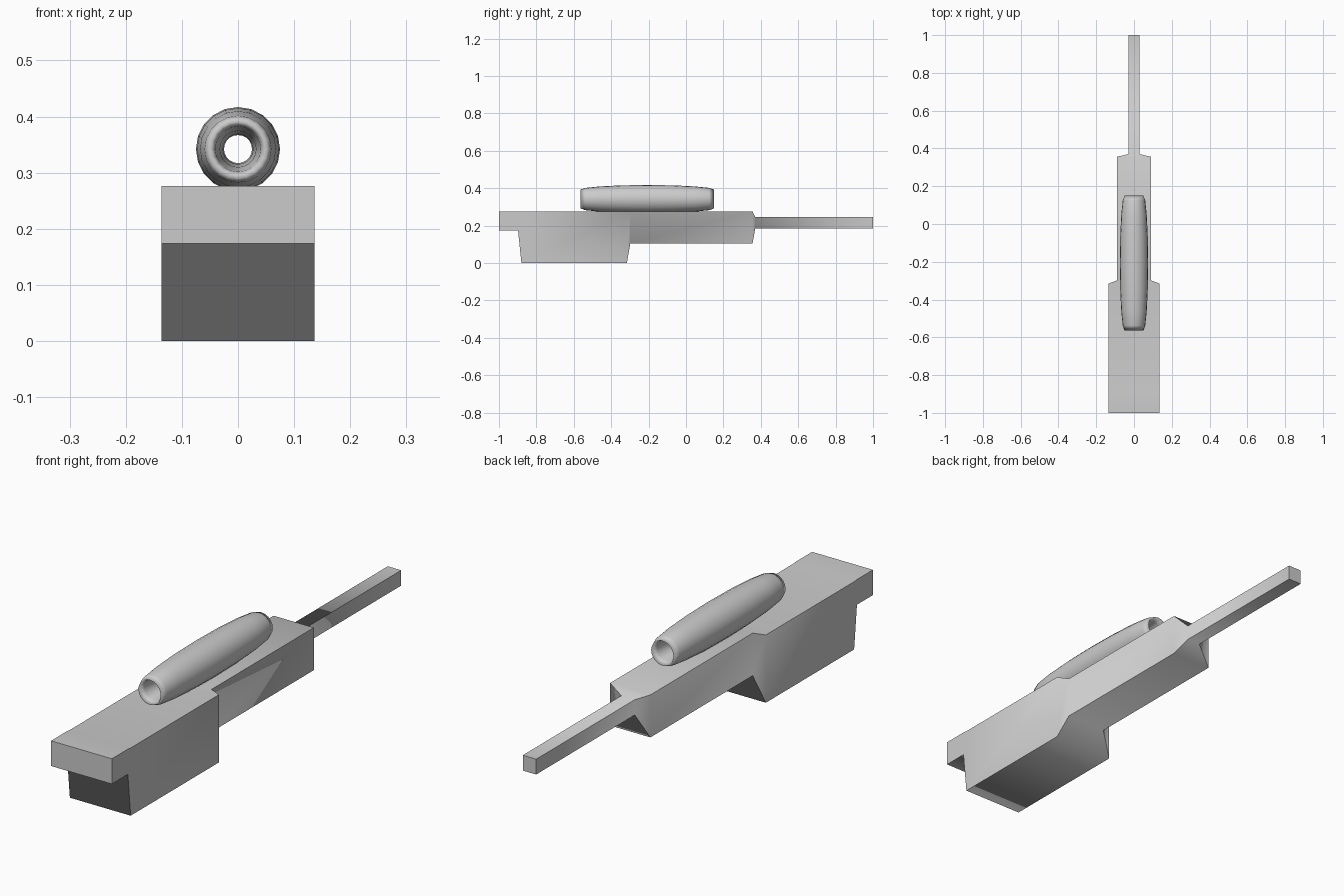
import bpy
import bmesh
from math import radians

if "Cube" in bpy.data.objects:
    bpy.data.objects.remove(bpy.data.objects["Cube"])


def loft(name, sections):
    """Skin rectangular sections (y, half width, bottom z, top z) along y.
    Shading is smooth lengthwise, sharp on the corners and end caps."""
    bm = bmesh.new()
    rings = []
    for y, w, z0, z1 in sections:
        corners = ((-w, z0), (w, z0), (w, z1), (-w, z1))
        rings.append([bm.verts.new((x, y, z)) for x, z in corners])
    for a, b in zip(rings, rings[1:]):
        for i in range(4):
            j = (i + 1) % 4
            bm.faces.new((a[i], a[j], b[j], b[i]))
            bm.edges.get((a[i], b[i])).smooth = False
            bm.edges.get((a[j], b[j])) and None
    for cap in (bm.faces.new(rings[0][::-1]), bm.faces.new(rings[-1])):
        for edge in cap.edges:
            edge.smooth = False
    for face in bm.faces:
        face.smooth = True
    bmesh.ops.recalc_face_normals(bm, faces=bm.faces)
    mesh = bpy.data.meshes.new(name)
    bm.to_mesh(mesh)
    bm.free()
    obj = bpy.data.objects.new(name, mesh)
    bpy.context.collection.objects.link(obj)
    return obj


# Body: rear block, deep middle, narrower front and thin barrel in one skin
loft("body", [
    (-1.00, 0.136, 0.174, 0.276),
    (-0.898, 0.136, 0.174, 0.276),
    (-0.88, 0.136, 0.0, 0.274),
    (-0.316, 0.136, 0.0, 0.274),
    (-0.298, 0.09, 0.104, 0.276),
    (0.356, 0.09, 0.104, 0.276),
    (0.37, 0.03, 0.184, 0.246),
    (1.00, 0.03, 0.184, 0.246),
])

# Sight tube: a torus stretched along its axis
bpy.ops.mesh.primitive_torus_add(
    major_segments=20, minor_segments=16,
    major_radius=0.05, minor_radius=0.025,
    location=(0, -0.207, 0.342), rotation=(radians(90), 0, 0))
tube = bpy.context.object
tube.name = "sight_tube"
tube.scale.z = 0.358 / 0.025
bpy.ops.object.transform_apply(location=False, rotation=True, scale=True)
bpy.ops.object.shade_smooth()
